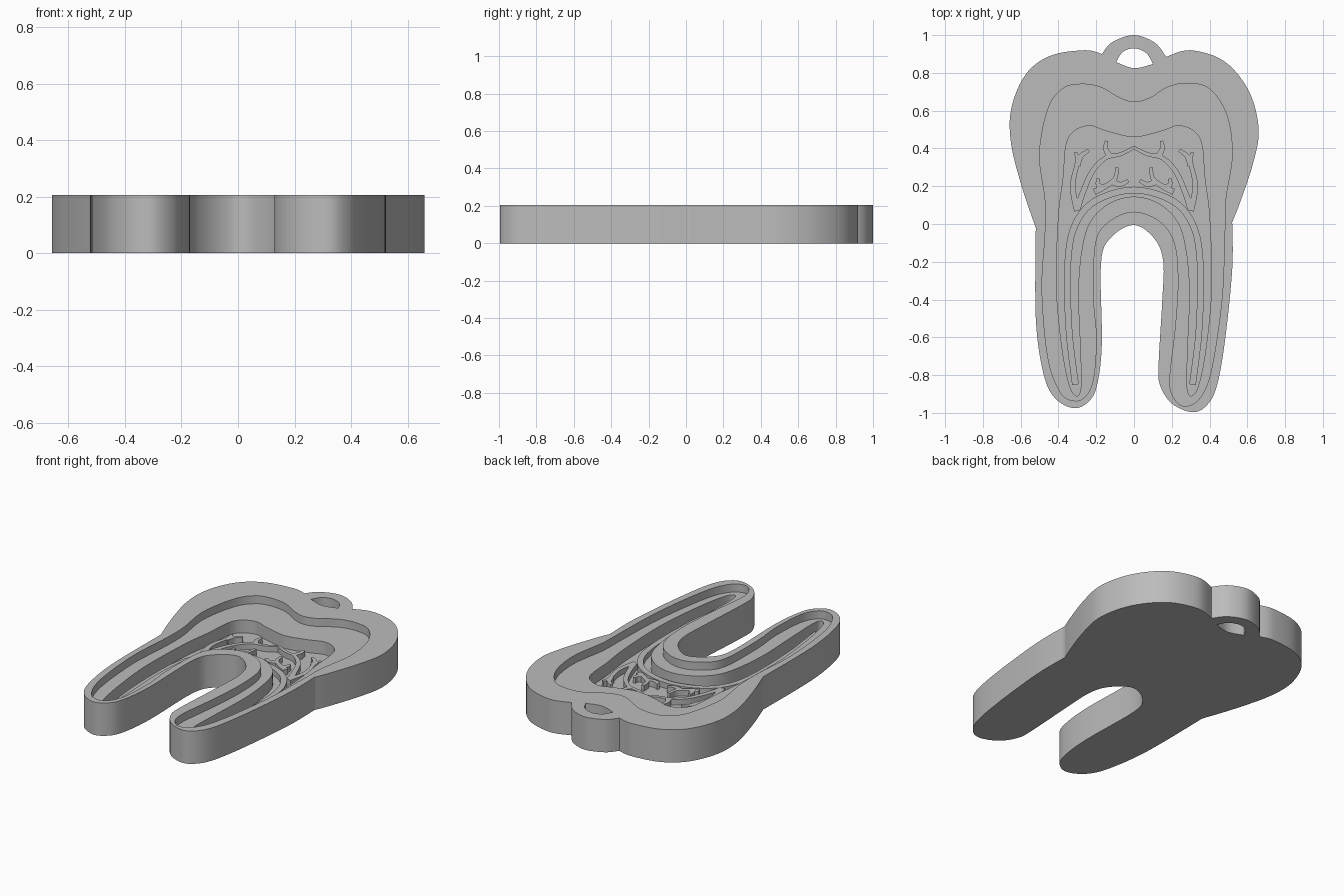
import bpy
import bmesh
import math
from mathutils import Vector

default_cube = bpy.data.objects.get("Cube")
if default_cube:
    bpy.data.objects.remove(default_cube, do_unlink=True)

HEIGHT, DENTIN_LEVEL, PULP_LEVEL, NERVE_LEVEL = 0.205, 0.155, 0.075, 0.11

material = bpy.data.materials.new("plain_grey")
material.use_nodes = True
grey = (0.5, 0.5, 0.5, 1)
material.diffuse_color = grey
material.node_tree.nodes["Principled BSDF"].inputs["Base Color"].default_value = grey


def spline(points, closed=False, steps=6):
    """Catmull-Rom curve through the points."""
    pts = [Vector(p) for p in points]
    count = len(pts)

    def at(i):
        return pts[i % count] if closed else pts[max(0, min(i, count - 1))]

    result = []
    for i in range(count if closed else count - 1):
        a, b, c, d = at(i - 1), at(i), at(i + 1), at(i + 2)
        for s in range(steps):
            t = s / steps
            result.append(0.5 * (2 * b + (c - a) * t
                                 + (2 * a - 5 * b + 4 * c - d) * t ** 2
                                 + (3 * b - a - 3 * c + d) * t ** 3))
    if not closed:
        result.append(pts[-1])
    return result


def joined(*segments):
    """Closed outline from open curves that meet at sharp corners."""
    outline = []
    for segment in segments:
        outline += spline(segment)[:-1]
    return outline


def mirrored(points):
    return [(-x, y) for x, y in points]


def prism(name, outline, bottom, top):
    """Upright solid with the given flat outline."""
    bm = bmesh.new()
    face = bm.faces.new([bm.verts.new((p.x, p.y, bottom)) for p in outline])
    extruded = bmesh.ops.extrude_face_region(bm, geom=[face])["geom"]
    moved = [v for v in extruded if isinstance(v, bmesh.types.BMVert)]
    bmesh.ops.translate(bm, verts=moved, vec=(0, 0, top - bottom))
    bmesh.ops.recalc_face_normals(bm, faces=bm.faces)
    mesh = bpy.data.meshes.new(name)
    bm.to_mesh(mesh)
    bm.free()
    mesh.materials.append(material)
    obj = bpy.data.objects.new(name, mesh)
    bpy.context.collection.objects.link(obj)
    return obj


def shade(obj):
    bpy.ops.object.select_all(action="DESELECT")
    obj.select_set(True)
    bpy.context.view_layer.objects.active = obj
    bpy.ops.object.shade_smooth_by_angle(angle=math.radians(35))


def carve(body, cutter):
    """Subtract the cutter from the body, then discard it."""
    cutter.hide_render = True
    modifier = body.modifiers.new("carve", "BOOLEAN")
    modifier.operation = "DIFFERENCE"
    modifier.solver = "EXACT"
    modifier.object = cutter
    bpy.context.view_layer.objects.active = body
    bpy.ops.object.modifier_apply(modifier=modifier.name)
    bpy.data.objects.remove(cutter, do_unlink=True)


def ribbon(name, points, width, taper=0.5):
    """Flat-topped strand along a path, narrowing towards its end."""
    path = spline(points, steps=5)
    left, right = [], []
    for i, p in enumerate(path):
        along = (path[min(i + 1, len(path) - 1)] - path[max(i - 1, 0)]).normalized()
        side = Vector((-along.y, along.x))
        half = width / 2 * (1 - (1 - taper) * i / (len(path) - 1))
        left.append(p + side * half)
        right.append(p - side * half)
    shade(prism(name, left + right[::-1], PULP_LEVEL - 0.01, NERVE_LEVEL))


# Outer silhouette: hanging loop, left crown, two roots, right crown
loop_arc = [(-.17, .9), (-.115, .963), (0, 1), (.11, .96), (.17, .885)]
left_crown = [(.17, .885), (.3, .92), (.48, .86), (.61, .7), (.66, .5),
              (.63, .32), (.56, .11), (.52, .01)]
roots = [(.52, .01), (.52, -.24), (.48, -.63), (.435, -.87), (.375, -.97),
         (.3, -.995), (.2, -.95), (.14, -.86), (.13, -.75), (.15, -.4),
         (.155, -.2), (.11, -.08), (0, -.005), (-.125, -.075), (-.175, -.21),
         (-.17, -.63), (-.195, -.85), (-.24, -.94), (-.32, -.975),
         (-.42, -.92), (-.48, -.79), (-.52, -.5), (-.52, -.02)]
right_crown = [(-.52, -.02), (-.59, .185), (-.65, .42), (-.65, .61),
               (-.575, .79), (-.445, .89), (-.26, .92), (-.17, .9)]
tooth = prism("tooth_body", joined(loop_arc, left_crown, roots, right_crown), 0, HEIGHT)

# Through hole of the hanging loop
hole = joined([(-.095, .857), (-.06, .91), (0, .93), (.065, .905), (.1, .847)],
              [(.1, .847), (0, .825), (-.095, .857)])
carve(tooth, prism("loop_hole_cutter", hole, -0.1, HEIGHT + 0.1))

# Recess that leaves the enamel rim standing
recess = [(0, .645), (.085, .667), (.18, .725), (.285, .745), (.4, .715),
          (.49, .58), (.52, .37), (.485, .13), (.48, -.05), (.465, -.4),
          (.41, -.77), (.35, -.92), (.27, -.965), (.21, -.92), (.19, -.82),
          (.22, -.55), (.235, -.3), (.215, -.1), (.135, .015), (0, .065),
          (-.13, .015), (-.205, -.1), (-.215, -.4), (-.2, -.6), (-.215, -.82),
          (-.26, -.915), (-.32, -.935), (-.39, -.89), (-.455, -.71),
          (-.487, -.35), (-.47, -.05), (-.47, .13), (-.5, .37), (-.455, .61),
          (-.38, .715), (-.285, .74), (-.18, .725), (-.075, .667)]
carve(tooth, prism("dentin_cutter", spline(recess, closed=True), DENTIN_LEVEL, HEIGHT + 0.1))

# Deeper pulp chamber reaching into both roots
pulp_half = [(.14, .49), (.25, .52), (.35, .45), (.375, .24), (.4, .03),
             (.41, -.34), (.38, -.66), (.34, -.86), (.3, -.91), (.28, -.85),
             (.285, -.65), (.295, -.34), (.27, -.1), (.22, .03), (.12, .115)]
pulp = [(0, .46)] + pulp_half + [(0, .145)] + mirrored(pulp_half)[::-1]
carve(tooth, prism("pulp_cutter", spline(pulp, closed=True), PULP_LEVEL, HEIGHT + 0.1))
shade(tooth)

# Main nerve arching from root tip to root tip
nerve_half = [(.31, -.85), (.345, -.55), (.35, -.2), (.31, 0), (.2, .125)]
ribbon("main_nerve", nerve_half + [(0, .18)] + mirrored(nerve_half)[::-1], 0.035, 1)

# Branching nerves in the chamber, the same on both sides
branches = {
    "side_nerve": [(.3, .07), (.325, .2), (.3, .33), (.31, .38)],
    "side_nerve_fork": [(.3, .31), (.28, .36), (.24, .39)],
    "upper_nerve": [(.3, .08), (.27, .17), (.22, .28), (.15, .35), (.07, .37), (0, .405)],
    "upper_nerve_fork": [(.13, .36), (.15, .4), (.145, .44)],
    "lower_nerve": [(.21, .17), (.15, .2), (.1, .24), (.09, .3)],
    "lower_nerve_fork": [(.11, .22), (.07, .21), (.03, .23)],
    "lower_nerve_twig": [(.17, .19), (.19, .21), (.19, .24)],
}
for name, points in branches.items():
    ribbon("left_" + name, points, 0.034)
    ribbon("right_" + name, mirrored(points), 0.034)
